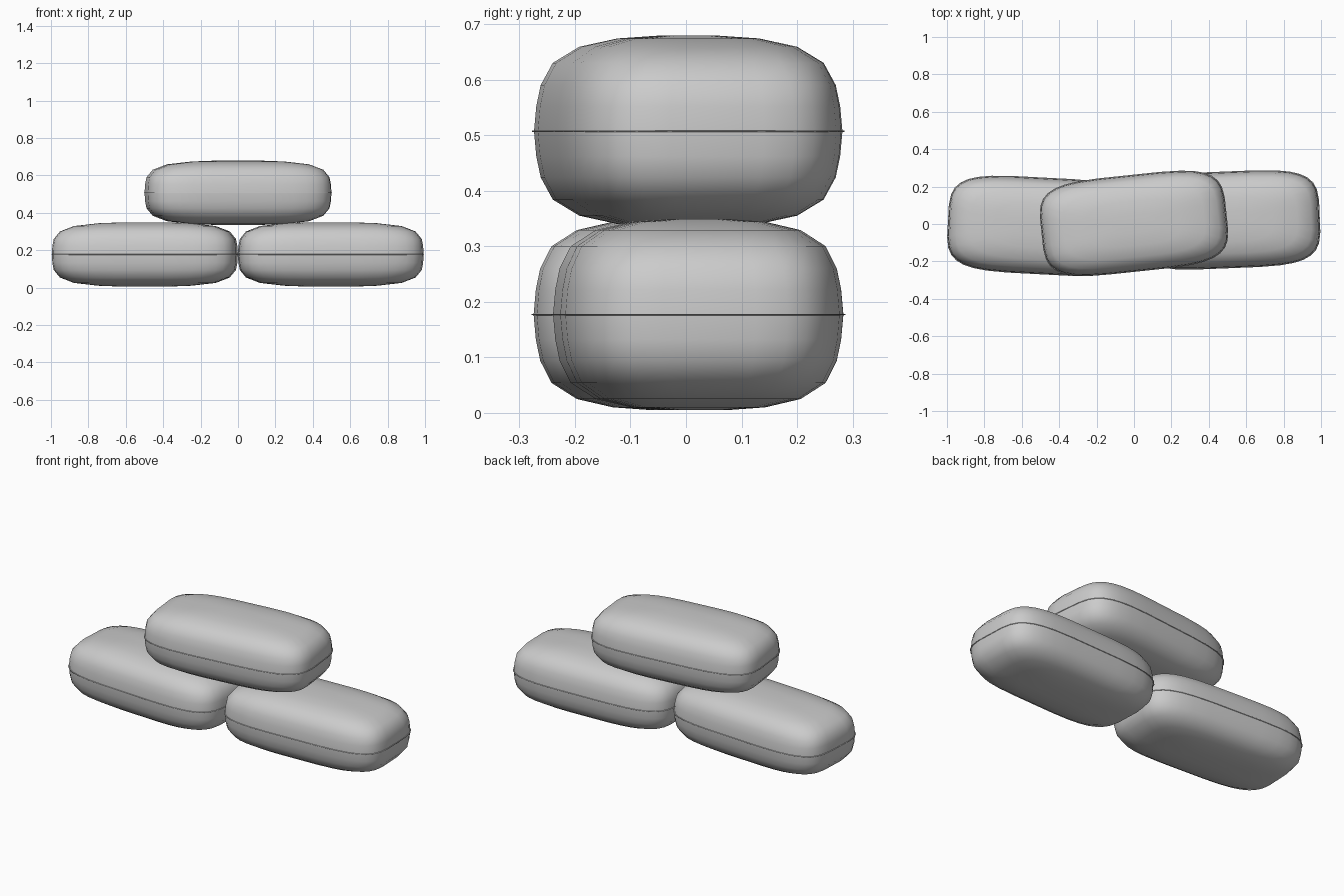
import bpy, bmesh
from math import cos, sin, pi, radians, copysign

if "Cube" in bpy.data.objects:
    bpy.data.objects.remove(bpy.data.objects["Cube"])

HALF_L, HALF_W = 0.497, 0.258
SEGMENTS = 32
# Upper half of the bag: length scale, width scale, height, squareness
RINGS = [(0.995, 0.99, 0.002, 4.2), (0.99, 0.975, 0.045, 4.2),
         (0.975, 0.945, 0.083, 4.2), (0.91, 0.87, 0.123, 4.0),
         (0.76, 0.70, 0.152, 3.8), (0.50, 0.46, 0.167, 3.4),
         (0.24, 0.20, 0.172, 3.0)]


def outline(sx, sy, z, n):
    """Rounded-rectangle loop of points at height z."""
    pts = []
    for i in range(SEGMENTS):
        a = 2 * pi * (i + 0.5) / SEGMENTS
        c, s = cos(a), sin(a)
        pts.append((HALF_L * sx * copysign(abs(c) ** (2 / n), c),
                    HALF_W * sy * copysign(abs(s) ** (2 / n), s), z))
    return pts


def loft(name, rings, location, turn, closed=False):
    """Skin a stack of rings; cap the ends, or join last to first."""
    bm = bmesh.new()
    loops = [[bm.verts.new(p) for p in outline(*r)] for r in rings]
    pairs = list(zip(loops, loops[1:]))
    if closed:
        pairs.append((loops[-1], loops[0]))
    for lo, hi in pairs:
        for i in range(SEGMENTS):
            j = (i + 1) % SEGMENTS
            bm.faces.new((lo[i], lo[j], hi[j], hi[i]))
    if not closed:
        bm.faces.new(loops[0][::-1])
        bm.faces.new(loops[-1])
    bmesh.ops.recalc_face_normals(bm, faces=bm.faces)
    for f in bm.faces:
        f.smooth = True
    mesh = bpy.data.meshes.new(name)
    bm.to_mesh(mesh)
    bm.free()
    obj = bpy.data.objects.new(name, mesh)
    obj.location = location
    obj.rotation_euler.z = radians(turn)
    bpy.context.collection.objects.link(obj)
    return obj


def sandbag(name, location, turn):
    # Stuffed body, mirrored about the seam plane
    lower = [(sx, sy, -z, n) for sx, sy, z, n in reversed(RINGS)]
    loft(name, lower + RINGS, location, turn)
    # Thin stitched seam around the middle
    seam = [(0.98, 0.97, -0.002, 4.2), (1.003, 1.005, -0.001, 4.2),
            (1.003, 1.005, 0.001, 4.2), (0.98, 0.97, 0.002, 4.2)]
    loft(name + "_seam", seam, location, turn, closed=True)


# Two bags side by side and one bridging them
sandbag("left_sandbag", (-0.498, -0.01, 0.177), -3)
sandbag("right_sandbag", (0.496, 0.022, 0.177), 2.3)
sandbag("top_sandbag", (0, 0.004, 0.507), 6)
